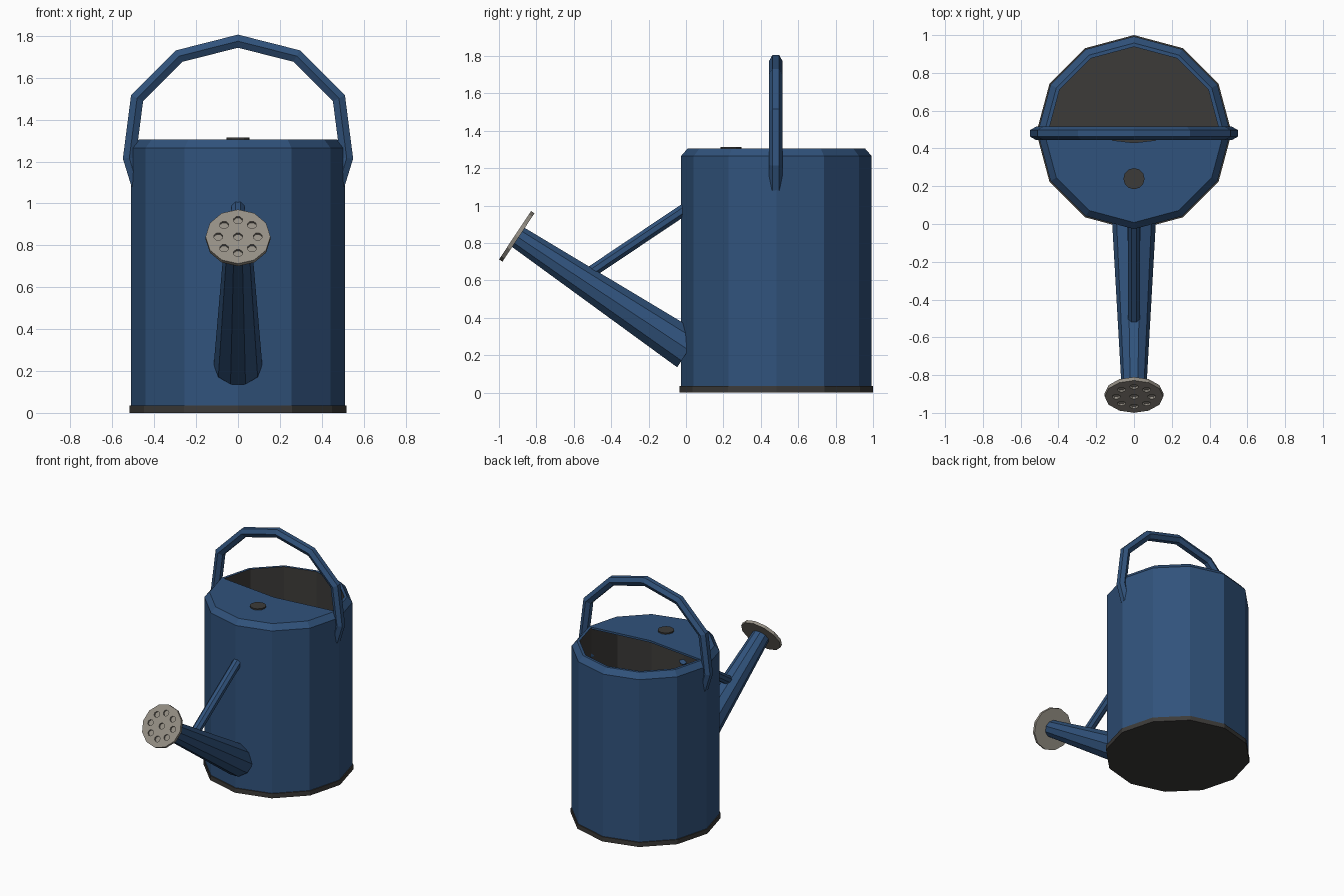
import bpy, bmesh, math
from mathutils import Vector

if "Cube" in bpy.data.objects:
    bpy.data.objects.remove(bpy.data.objects["Cube"])

CY = 0.483                      # body centre in y
X, Y, Z = Vector((1, 0, 0)), Vector((0, 1, 0)), Vector((0, 0, 1))


def material(name, rgb):
    m = bpy.data.materials.new(name)
    m.diffuse_color = (*rgb, 1)
    m.use_nodes = True
    m.node_tree.nodes["Principled BSDF"].inputs["Base Color"].default_value = m.diffuse_color
    return m


BLUE = material("blue_enamel", (0.030, 0.085, 0.200))
DARK = material("dark_grey", (0.045, 0.043, 0.040))
GREY = material("warm_grey_metal", (0.300, 0.275, 0.235))


def ring(c, u, v, r, n, turn=0.0):
    """Regular polygon around c in the plane of u and v."""
    return [Vector(c) + r * (math.cos(a) * u + math.sin(a) * v)
            for a in (2 * math.pi * (i + turn) / n for i in range(n))]


def loft(name, rings, *mats):
    """Skin a list of equal rings and cap both ends."""
    bm = bmesh.new()
    rows = [[bm.verts.new(p) for p in r] for r in rings]
    n = len(rows[0])
    for a, b in zip(rows, rows[1:]):
        for i in range(n):
            j = (i + 1) % n
            bm.faces.new((a[i], a[j], b[j], b[i]))
    bm.faces.new(rows[0])
    bm.faces.new(rows[-1])
    bmesh.ops.recalc_face_normals(bm, faces=bm.faces)
    me = bpy.data.meshes.new(name)
    bm.to_mesh(me)
    bm.free()
    ob = bpy.data.objects.new(name, me)
    bpy.context.collection.objects.link(ob)
    for m in mats:
        me.materials.append(m)
    return ob


def lathe(name, profile, n, *mats, centre=CY):
    return loft(name, [ring((0, centre, z), X, Y, r, n) for r, z in profile], *mats)


def rod(name, p0, p1, r0, r1, n, mat, turn=0.5):
    """Straight tapered rod in the centre plane, with a flat side up."""
    p0, p1 = Vector(p0), Vector(p1)
    up = X.cross((p1 - p0).normalized())
    return loft(name, [ring(p0, up, X, r0, n, turn), ring(p1, up, X, r1, n, turn)], mat)


# Body: hollow twelve-sided can with a chamfered rim and dark inside
body = lathe("body", [(0.51, 0.03), (0.51, 1.265), (0.475, 1.305),
                      (0.455, 1.305), (0.455, 0.06)], 12, BLUE, DARK)
for f in body.data.polygons:
    c = f.center
    inner = math.hypot(c.x, c.y - CY) < 0.445
    if inner and 0.05 < c.z < 1.3:
        f.material_index = 1

# Base band
lathe("base_band", [(0.517, 0.0), (0.517, 0.035)], 12, DARK)

# Front half cover with a slightly bent rear edge
half = [(0.455 * math.cos(a), CY + 0.455 * math.sin(a))
        for a in (math.pi + i * math.pi / 6 for i in range(7))] + [(0, 0.43)]
cover = loft("front_cover", [[Vector((x, y, z)) for x, y in half]
                             for z in (1.29, 1.305)], BLUE, DARK)
for f in cover.data.polygons:
    if f.normal.z < -0.5:
        f.material_index = 1

# Small round cap on the cover
lathe("cover_cap", [(0.056, 1.30), (0.056, 1.315)], 12, DARK, centre=0.24)

# Carrying handle: hexagonal tube over the top, mitred at each bend
side = [(0.478, 1.08), (0.519, 1.217), (0.482, 1.502), (0.28, 1.704)]
path = ([Vector((x, CY - 0.003, z)) for x, z in side]
        + [Vector((0, CY - 0.003, 1.775))]
        + [Vector((-x, CY - 0.003, z)) for x, z in reversed(side)])
rings = []
for i, p in enumerate(path):
    d0 = (p - path[i - 1]).normalized() if i else None
    d1 = (path[i + 1] - p).normalized() if i < len(path) - 1 else None
    if d0 is None or d1 is None:
        out = X if d0 is None else -X      # level cut at the ends
    else:
        t = (d0 + d1).normalized()
        out = Y.cross(t) / t.dot(d0)
    rings.append(ring(p, Y, out, 0.035, 6))
loft("carrying_handle", rings, BLUE)

# Spout and its brace
axis = Vector((0, -0.834, 0.552))
rose_front = Vector((0, -0.914, 0.842))
rose_back = rose_front - axis * 0.022
rod("spout", rose_back - axis * 1.09, rose_back + axis * 0.004, 0.116, 0.064, 10, BLUE)
rod("spout_brace", (0, -0.52, 0.637), (0, 0.03, 1.006), 0.034, 0.034, 8, BLUE)

# Sprinkler rose with nine small recessed holes
rose = rod("sprinkler_rose", rose_back, rose_front, 0.155, 0.155, 12, GREY, 0.0)
up = X.cross(axis)
centres = [rose_front] + ring(rose_front, up, X, 0.094, 8)
for c in centres:
    cutter = rod("hole_cutter", c - axis * 0.013, c + axis * 0.02, 0.022, 0.022, 8, GREY)
    cutter.hide_render = True
    mod = rose.modifiers.new("hole", 'BOOLEAN')
    mod.operation = 'DIFFERENCE'
    mod.solver = 'EXACT'
    mod.object = cutter
    bpy.context.view_layer.objects.active = rose
    bpy.ops.object.modifier_apply(modifier=mod.name)
    bpy.data.objects.remove(cutter)
